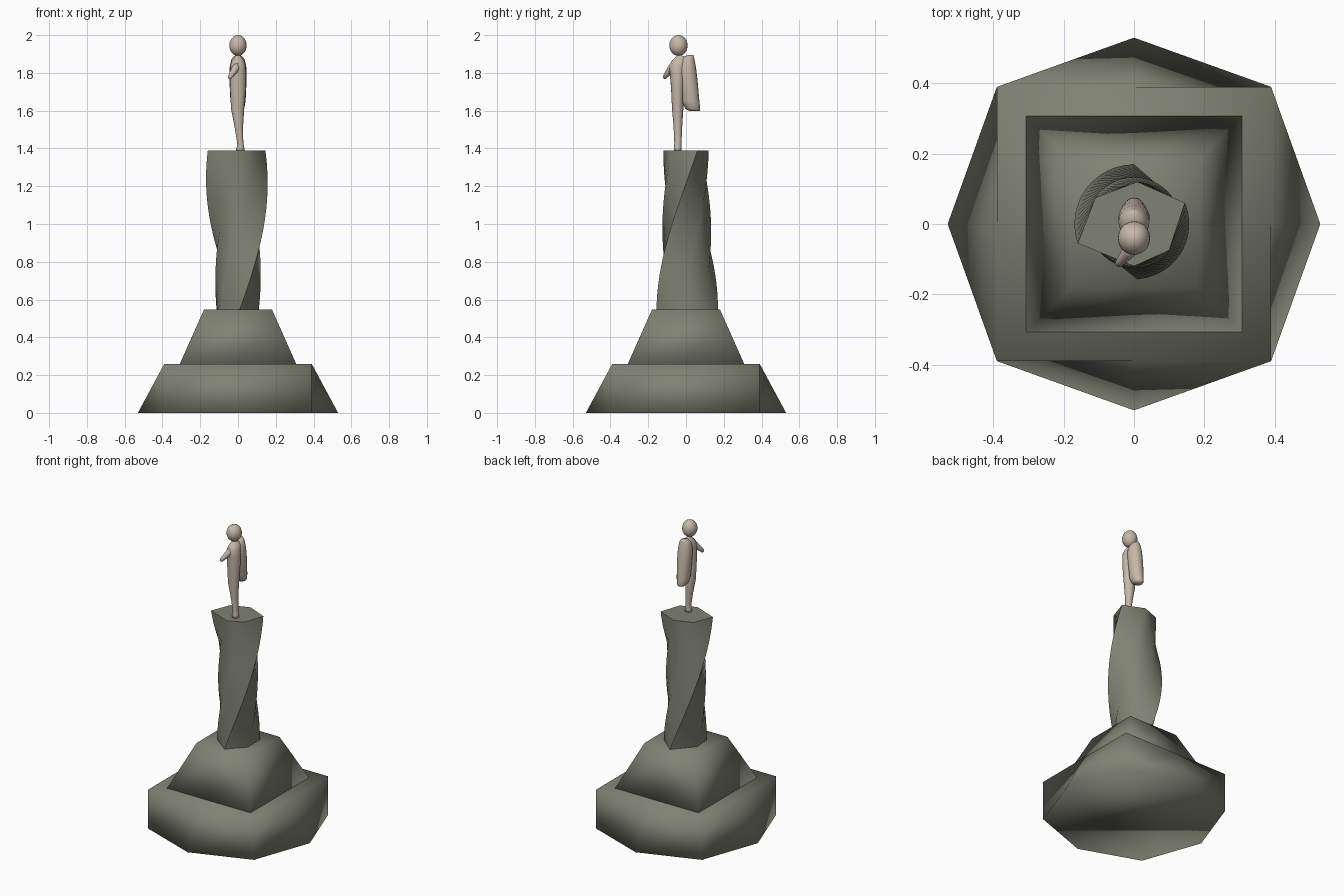
import bpy, bmesh, math
from mathutils import Vector

if "Cube" in bpy.data.objects:
    bpy.data.objects.remove(bpy.data.objects["Cube"])


def material(name, rgb):
    m = bpy.data.materials.new(name)
    m.diffuse_color = (*rgb, 1)
    m.use_nodes = True
    m.node_tree.nodes["Principled BSDF"].inputs["Base Color"].default_value = m.diffuse_color
    return m


STONE = material("grey green stone", (0.215, 0.225, 0.17))
PALE = material("pale figure stone", (0.57, 0.48, 0.395))


def loft(name, rings, mat, sharp=None):
    """Skin a stack of equal-length rings and cap both ends."""
    bm = bmesh.new()
    vr = [[bm.verts.new(p) for p in r] for r in rings]
    n = len(rings[0])
    for a, b in zip(vr, vr[1:]):
        for i in range(n):
            j = (i + 1) % n
            bm.faces.new((a[i], a[j], b[j], b[i]))
    bm.faces.new(vr[0][::-1])
    bm.faces.new(vr[-1])
    bmesh.ops.recalc_face_normals(bm, faces=bm.faces)
    me = bpy.data.meshes.new(name)
    bm.to_mesh(me)
    bm.free()
    me.materials.append(mat)
    ob = bpy.data.objects.new(name, me)
    bpy.context.collection.objects.link(ob)
    bpy.ops.object.select_all(action='DESELECT')
    ob.select_set(True)
    bpy.context.view_layer.objects.active = ob
    if sharp:
        bpy.ops.object.shade_smooth_by_angle(angle=math.radians(sharp))
    else:
        bpy.ops.object.shade_smooth()
    return ob


def square(h, mid, z):
    """Square ring whose side midpoints are pushed out to mid."""
    return [(h, h, z), (0, mid, z), (-h, h, z), (-mid, 0, z),
            (-h, -h, z), (0, -mid, z), (h, -h, z), (mid, 0, z)]


def ellipses(rows, n=20):
    return [[(cx + rx * math.cos(2 * math.pi * i / n),
              cy + ry * math.sin(2 * math.pi * i / n), z) for i in range(n)]
            for z, cx, cy, rx, ry in rows]


# Stepped plinth: octagonal foot rising to a square, then a square frustum
loft("plinth_lower", [square(.39, .53, 0), square(.39, .39, .26)], STONE)
loft("plinth_upper", [square(.31, .31, .255), square(.18, .18, .547)], STONE)

# Twisted six-sided column
section = [(.145, .06), (.01, .12), (-.11, .075), (-.16, -.055), (0, -.12), (.10, -.075)]
layers = []
STEPS = 22
for k in range(STEPS + 1):
    t = k / STEPS
    a = -math.radians(110) * (1 - t)
    c, s = math.cos(a), math.sin(a)
    layers.append([(x * c - y * s, x * s + y * c, .54 + .848 * t) for x, y in section])
loft("twisted_column", layers, STONE, 60)

# Figure body tapering to the feet
loft("figure_body", ellipses([
    (1.385, .012, -.044, .024, .021), (1.405, .013, -.044, .020, .020),
    (1.43, .012, -.043, .016, .019), (1.52, .004, -.043, .023, .023),
    (1.61, -.002, -.044, .035, .030), (1.72, 0, -.045, .042, .034),
    (1.80, 0, -.045, .043, .041), (1.84, 0, -.043, .040, .045),
    (1.865, 0, -.032, .033, .043), (1.88, 0, -.028, .022, .030),
    (1.893, 0, -.034, .011, .012), (1.92, 0, -.038, .011, .012)]), PALE)

# Cloak hanging down the back
loft("figure_cloak", ellipses([
    (1.598, 0, .046, .022, .027), (1.61, 0, .036, .033, .039),
    (1.65, 0, .024, .040, .047), (1.75, 0, .015, .045, .047),
    (1.83, 0, .006, .044, .047), (1.87, 0, .008, .036, .037),
    (1.887, 0, .015, .024, .026), (1.895, 0, .026, .008, .012)]), PALE)

# Arm reaching forward to one side
arm = []
start, end = Vector((.002, -.06, 1.845)), Vector((-.047, -.117, 1.772))
axis = (end - start).normalized()
u = axis.orthogonal().normalized()
v = axis.cross(u)
for t, r in ((0, .022), (.35, .020), (.7, .015), (.95, .011), (1, .005)):
    p = start.lerp(end, t)
    arm.append([p + r * (u * math.cos(q * math.pi / 5) + v * math.sin(q * math.pi / 5))
                for q in range(10)])
loft("figure_arm", arm, PALE)

# Head
bpy.ops.mesh.primitive_uv_sphere_add(segments=20, ring_count=12, radius=1,
                                     location=(0, -.04, 1.945))
head = bpy.context.object
head.name = "figure_head"
head.scale = (.046, .048, .055)
head.data.materials.append(PALE)
bpy.ops.object.shade_smooth()
